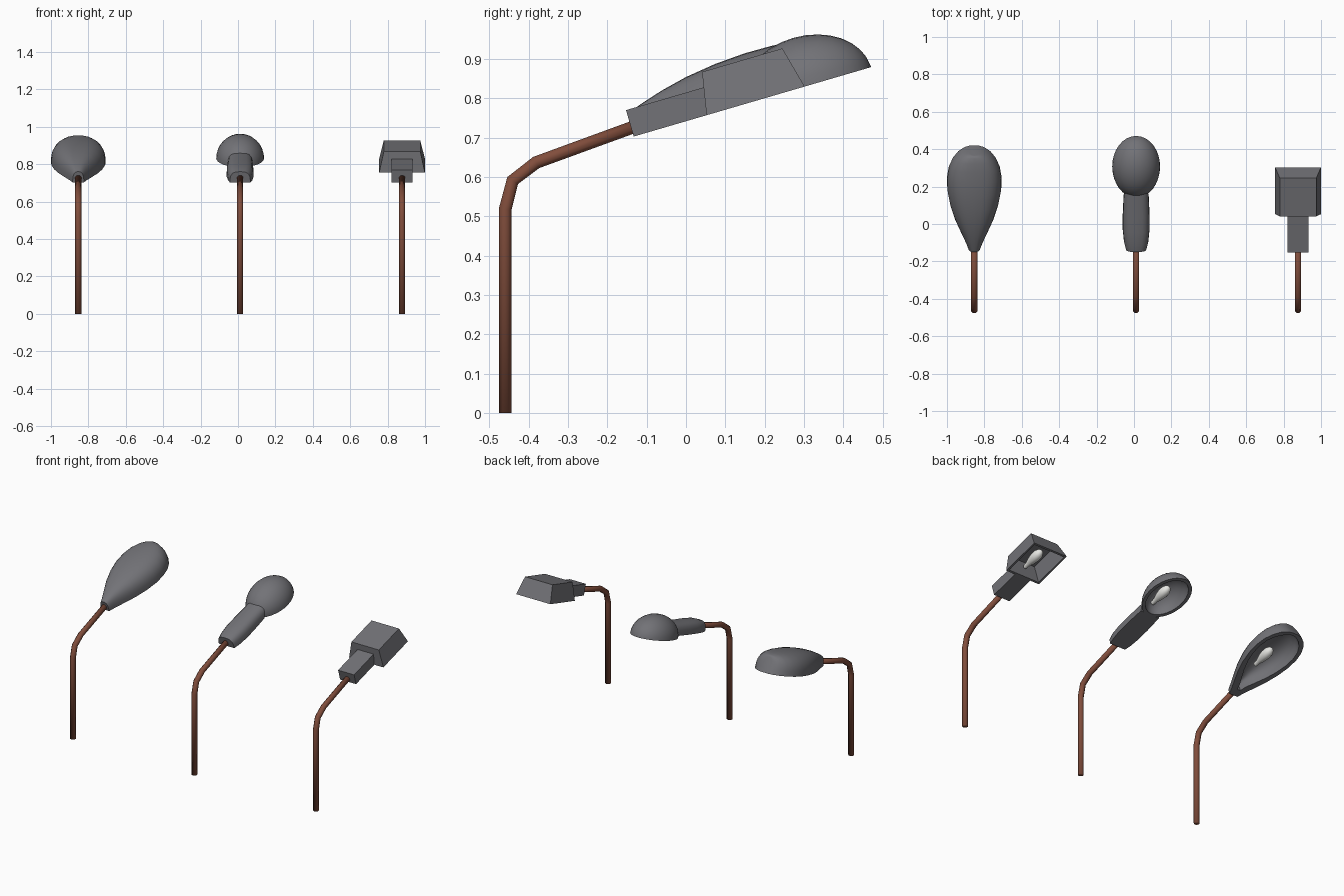
import bpy, bmesh, math
from mathutils import Vector

cube = bpy.data.objects.get("Cube")
if cube:
    bpy.data.objects.remove(cube, do_unlink=True)


def material(name, color, roughness):
    m = bpy.data.materials.new(name)
    m.use_nodes = True
    m.diffuse_color = (*color, 1)
    bsdf = m.node_tree.nodes["Principled BSDF"]
    bsdf.inputs["Base Color"].default_value = (*color, 1)
    bsdf.inputs["Roughness"].default_value = roughness
    return m


GREY = material("grey_metal", (0.17, 0.17, 0.185), 0.6)
RUST = material("rust_brown", (0.22, 0.075, 0.045), 0.7)
WHITE = material("bulb_white", (0.8, 0.8, 0.77), 0.4)

TILT = math.radians(16.3)
HEAD_Y, HEAD_Z = -0.133, 0.703


def finish(bm, name, mat, x, head=True, smooth=None):
    bmesh.ops.recalc_face_normals(bm, faces=bm.faces)
    mesh = bpy.data.meshes.new(name)
    bm.to_mesh(mesh)
    bm.free()
    mesh.materials.append(mat)
    ob = bpy.data.objects.new(name, mesh)
    bpy.context.collection.objects.link(ob)
    ob.location = (x, HEAD_Y, HEAD_Z) if head else (x, 0, 0)
    if head:
        ob.rotation_euler.x = TILT
    if smooth:
        bpy.ops.object.select_all(action="DESELECT")
        ob.select_set(True)
        bpy.context.view_layer.objects.active = ob
        bpy.ops.object.shade_smooth_by_angle(angle=math.radians(smooth))
    return ob


def arch(n, power):
    """Unit half superellipse from the right edge over the top to the left."""
    pts = []
    for i in range(n + 1):
        a = math.pi * i / n
        c, s = math.cos(a), max(math.sin(a), 0)
        pts.append((math.copysign(abs(c) ** (2 / power), c), s ** (2 / power)))
    return pts


def loft(bm, stations, section):
    """Skin arches along the head; a station is (distance, half width, height, lean)."""
    rows = [[bm.verts.new((w * cx, u + lean * cv, h * cv)) for cx, cv in section]
            for u, w, h, lean in stations]
    for a, b in zip(rows, rows[1:]):
        for i in range(len(section) - 1):
            bm.faces.new((a[i], a[i + 1], b[i + 1], b[i]))
    bm.faces.new(rows[0])
    bm.faces.new(rows[-1])
    return rows


def shell(name, x, outer, section, inner=None, smooth=None):
    """Closed loft, or a hood with a cavity and a flat rim when inner is given."""
    bm = bmesh.new()
    rows = loft(bm, outer, section)
    if inner:
        cavity = loft(bm, inner, section)
        for k in (0, -1):
            for i in range(len(rows) - 1):
                bm.faces.new((rows[i][k], rows[i + 1][k], cavity[i + 1][k], cavity[i][k]))
            bm.faces.new((rows[k][0], rows[k][-1], cavity[k][-1], cavity[k][0]))
    else:
        for a, b in zip(rows, rows[1:]):
            bm.faces.new((a[0], b[0], b[-1], a[-1]))
    return finish(bm, name, GREY, x, smooth=smooth)


def pole(name, x):
    path = [Vector((0, y, z)) for y, z in
            ((-.46, 0), (-.46, .518), (-.441, .591), (-.381, .637), (-.11, .736))]
    bm = bmesh.new()
    rings, sides, radius = [], 8, 0.0175
    for i, p in enumerate(path):
        before = (p - path[max(i - 1, 0)]).normalized()
        after = (path[min(i + 1, len(path) - 1)] - p).normalized()
        t = (before + after).normalized()
        side = Vector((1, 0, 0))
        up = side.cross(t)
        rings.append([bm.verts.new(p + radius * (math.cos(a) * side + math.sin(a) * up))
                      for a in (math.tau * (k + .5) / sides for k in range(sides))])
    for a, b in zip(rings, rings[1:]):
        for k in range(sides):
            j = (k + 1) % sides
            bm.faces.new((a[k], a[j], b[j], b[k]))
    bm.faces.new(rings[0])
    bm.faces.new(rings[-1])
    finish(bm, name, RUST, x, head=False, smooth=180)


def bulb(name, x, centre, v):
    """Pear-shaped bulb turned around the head's long axis."""
    profile = ((-.08, .012), (-.05, .015), (-.02, .024), (.015, .030),
               (.045, .028), (.066, .018), (.075, .006))
    bm = bmesh.new()
    n = 12
    rings = [[bm.verts.new((r * math.cos(math.tau * k / n), centre + u,
                            v + r * math.sin(math.tau * k / n))) for k in range(n)]
             for u, r in profile]
    for a, b in zip(rings, rings[1:]):
        for k in range(n):
            bm.faces.new((a[k], a[(k + 1) % n], b[(k + 1) % n], b[k]))
    bm.faces.new(rings[0])
    bm.faces.new(rings[-1])
    finish(bm, name, WHITE, x, smooth=50)


X_DROP, X_DOME, X_BOX = -0.854, 0.0115, 0.877

# Poles and bulbs
for label, x, centre, v in (("teardrop", X_DROP, .30, .055),
                            ("dome", X_DOME, .42, .055),
                            ("box", X_BOX, .31, .05)):
    pole(label + "_pole", x)
    bulb(label + "_bulb", x, centre, v)

# Teardrop lamp head
drop = [(0, .030, .060, 0), (.04, .045, .074, 0), (.10, .072, .092, 0),
        (.17, .103, .108, 0), (.25, .129, .119, 0), (.33, .144, .124, 0),
        (.40, .146, .123, 0), (.46, .136, .119, 0), (.51, .113, .113, -.004),
        (.545, .085, .106, -.012), (.567, .052, .100, -.022), (.575, .026, .095, -.028)]
drop_in = [(.05 + u * .88, max(w - .024, .012), h - .022, lean) for u, w, h, lean in drop]
shell("teardrop_hood", X_DROP, drop, arch(16, 2.6), drop_in, 45)


# Dome lamp head with rounded neck
def dome(a, w, h, n=16):
    return [(.459 - a * math.cos(t), w * math.sin(t), h * math.sin(t), 0)
            for t in (math.pi * (i + .15) / (n + .3) for i in range(n + 1))]


shell("dome_hood", X_DOME, dome(.170, .128, .127), arch(16, 2), dome(.149, .107, .107), 45)
shell("dome_neck", X_DOME, [(0, .055, .060, 0), (.04, .065, .067, 0), (.11, .072, .070, 0),
                            (.19, .072, .070, 0), (.30, .067, .070, .035)], arch(10, 3), smooth=45)

# Box lamp head with square neck
shell("box_hood", X_BOX, [(.193, .122, .109, .02), (.453, .122, .109, -.027)],
      ((1, 0), (.8, 1), (-.8, 1), (-1, 0)),
      [(.205, .110, .098, .018), (.441, .110, .098, -.025)])
shell("box_neck", X_BOX, [(0, .057, .070, 0), (.197, .057, .070, .012)],
      ((1, 0), (1, 1), (-1, 1), (-1, 0)))
